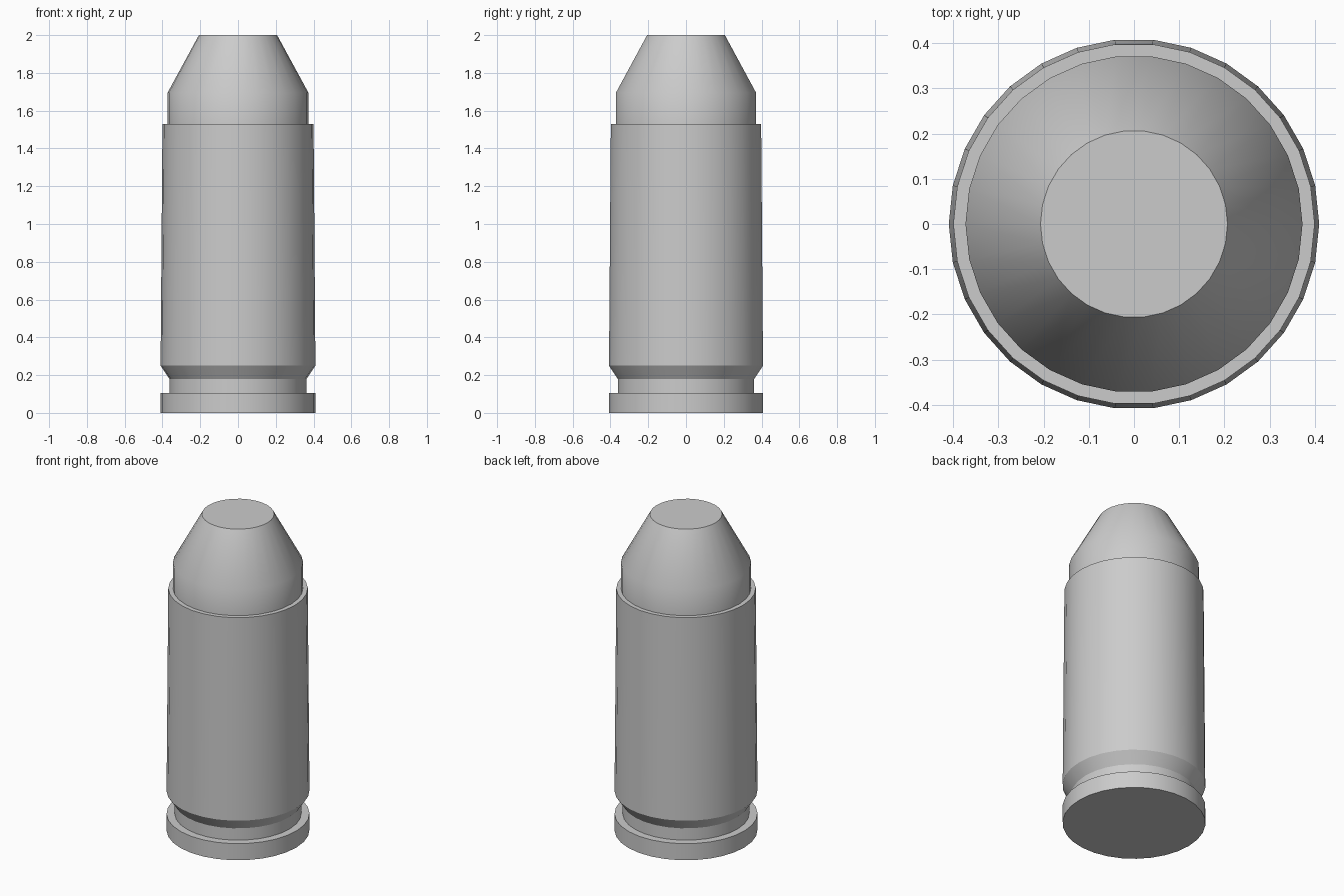
import bpy, bmesh, math

if "Cube" in bpy.data.objects:
    bpy.data.objects.remove(bpy.data.objects["Cube"], do_unlink=True)

SIDES = 30


def make_material(name, color):
    mat = bpy.data.materials.new(name)
    mat.use_nodes = True
    mat.diffuse_color = color
    mat.node_tree.nodes["Principled BSDF"].inputs["Base Color"].default_value = color
    return mat


def lathe(name, profile, mat):
    """Turn a (radius, height) profile about z and cap both ends."""
    bm = bmesh.new()
    rings = []
    for r, z in profile:
        angles = [math.tau * i / SIDES for i in range(SIDES)]
        rings.append([bm.verts.new((r * math.cos(a), r * math.sin(a), z)) for a in angles])
    for low, high in zip(rings, rings[1:]):
        for i in range(SIDES):
            j = (i + 1) % SIDES
            bm.faces.new((low[i], low[j], high[j], high[i]))
    bm.faces.new(rings[0][::-1])
    bm.faces.new(rings[-1])
    bmesh.ops.recalc_face_normals(bm, faces=bm.faces)
    mesh = bpy.data.meshes.new(name)
    bm.to_mesh(mesh)
    bm.free()
    mesh.materials.append(mat)
    obj = bpy.data.objects.new(name, mesh)
    bpy.context.collection.objects.link(obj)
    bpy.ops.object.select_all(action='DESELECT')
    obj.select_set(True)
    bpy.context.view_layer.objects.active = obj
    bpy.ops.object.shade_smooth_by_angle(angle=math.radians(30))
    return obj


grey = make_material("plain grey", (0.6, 0.6, 0.6, 1))

# Casing: base rim, groove, bevel, slightly tapered wall and flat mouth
lathe("casing", [(0.41, 0), (0.41, 0.105), (0.363, 0.105), (0.363, 0.18),
                 (0.41, 0.25), (0.4, 1.53)], grey)

# Flat-nosed tip seated in the mouth
lathe("tip", [(0.373, 1.5), (0.373, 1.695), (0.207, 2)], grey)
